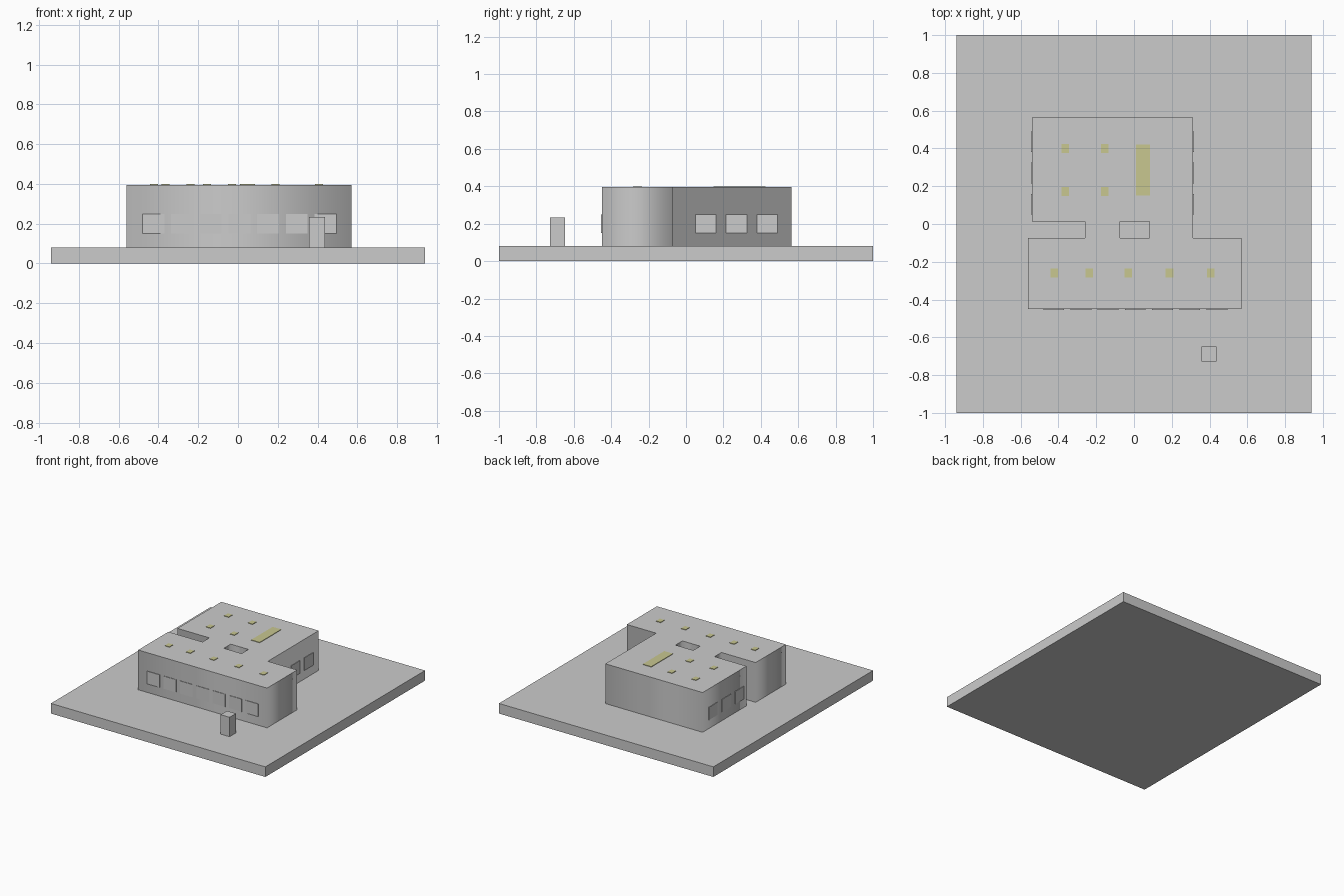
import bpy

if "Cube" in bpy.data.objects:
    bpy.data.objects.remove(bpy.data.objects["Cube"])

BASE_TOP, ROOF = 0.08, 0.395
PROUD = 0.004  # how far panes stand out of the walls and roof


def box(name, x0, x1, y0, y1, z0, z1, mat=None):
    bpy.ops.mesh.primitive_cube_add(
        size=1, location=((x0 + x1) / 2, (y0 + y1) / 2, (z0 + z1) / 2))
    ob = bpy.context.object
    ob.name = name
    ob.scale = (x1 - x0, y1 - y0, z1 - z0)
    bpy.ops.object.transform_apply(location=False, rotation=False, scale=True)
    if mat:
        ob.data.materials.append(mat)
    return ob


def extruded_plan(name, loops, z0, z1):
    cu = bpy.data.curves.new(name, 'CURVE')
    cu.dimensions, cu.fill_mode = '2D', 'BOTH'
    cu.extrude = (z1 - z0) / 2
    for pts in loops:
        sp = cu.splines.new('POLY')
        sp.points.add(len(pts) - 1)
        for p, (x, y) in zip(sp.points, pts):
            p.co = (x, y, 0, 1)
        sp.use_cyclic_u = True
    ob = bpy.data.objects.new(name, cu)
    ob.location.z = (z0 + z1) / 2
    bpy.context.collection.objects.link(ob)
    bpy.ops.object.select_all(action='DESELECT')
    ob.select_set(True)
    bpy.context.view_layer.objects.active = ob
    bpy.ops.object.convert(target='MESH')
    return bpy.context.object


yellow = bpy.data.materials.new("skylight_yellow")
yellow.diffuse_color = (0.58, 0.57, 0.28, 1)
yellow.use_nodes = True
yellow.node_tree.nodes["Principled BSDF"].inputs["Base Color"].default_value = yellow.diffuse_color

# Ground slab
box("ground_slab", -0.94, 0.94, -1, 1, 0, BASE_TOP)

# Building: two wings joined around a small courtyard
outline = [(-0.56, -0.45), (0.57, -0.45), (0.57, -0.073), (0.313, -0.073),
           (0.313, 0.563), (-0.54, 0.563), (-0.54, 0.013), (-0.26, 0.013),
           (-0.26, -0.073), (-0.56, -0.073)]
courtyard = [(-0.073, -0.073), (0.083, -0.073), (0.083, 0.013), (-0.073, 0.013)]
extruded_plan("building", [outline, courtyard], BASE_TOP, ROOF)

# Small and long skylights
spots = [(x, y) for x in (-0.365, -0.155) for y in (0.172, 0.40)]
spots += [(x, -0.26) for x in (-0.423, -0.238, -0.03, 0.188, 0.407)]
for x, y in spots:
    box("skylight", x - 0.02, x + 0.02, y - 0.024, y + 0.024,
        ROOF - 0.01, ROOF + PROUD, yellow)
box("long_skylight", 0.01, 0.085, 0.15, 0.42, ROOF - 0.01, ROOF + PROUD, yellow)

# Window panes on the front wall
for i in range(7):
    x = -0.48 + 0.144 * i
    box("front_window", x, x + 0.11, -0.45 - PROUD, -0.44, 0.15, 0.25)

# Window panes on the side walls of the rear wing
for i in range(3):
    y = 0.05 + 0.165 * i
    box("left_window", -0.54 - PROUD, -0.53, y, y + 0.11, 0.15, 0.25)
    box("right_window", 0.303, 0.313 + PROUD, y, y + 0.11, 0.15, 0.25)

# Free-standing sign post
box("sign_post", 0.358, 0.436, -0.728, -0.648, BASE_TOP, 0.234)
